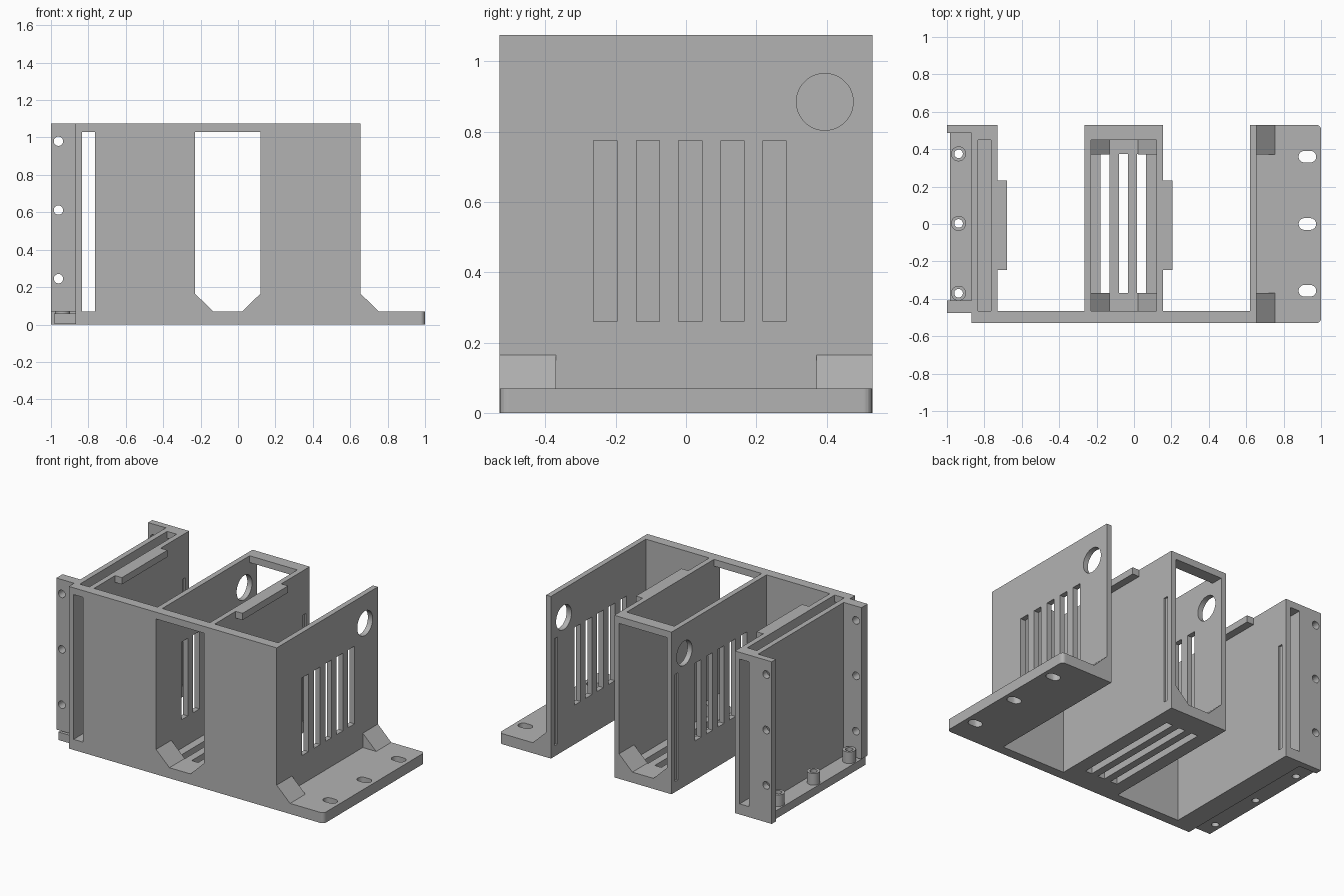
import bpy, bmesh, math

if "Cube" in bpy.data.objects:
    bpy.data.objects.remove(bpy.data.objects["Cube"])

grey = bpy.data.materials.new("plain grey")
grey.diffuse_color = (0.45, 0.45, 0.45, 1)
grey.use_nodes = True
grey.node_tree.nodes["Principled BSDF"].inputs["Base Color"].default_value = grey.diffuse_color

TOP, FRONT, BACK = 1.075, -0.53, 0.53
INNER = -0.465          # inner face of the front wall
FLOOR, BRIDGE = 0.07, 1.03


# A shape is (outline, axis, low, high, smooth): a flat outline swept along an axis
def box(x0, x1, y0, y1, z0, z1):
    return ([(x0, y0), (x1, y0), (x1, y1), (x0, y1)], 'z', z0, z1, False)


def oval(u, v, r, axis, lo, hi, stretch=0.0, n=32):
    pts = []
    for i in range(n):
        a = 2 * math.pi * (i + 0.5) / n
        s = stretch if math.cos(a) > 0 else -stretch
        pts.append((u + s + r * math.cos(a), v + r * math.sin(a)))
    return (pts, axis, lo, hi, True)


def place(u, v, w, axis):
    return {'x': (w, u, v), 'y': (u, w, v), 'z': (u, v, w)}[axis]


def build(name, shapes):
    bm = bmesh.new()
    for pts, axis, lo, hi, smooth in shapes:
        a = [bm.verts.new(place(u, v, lo, axis)) for u, v in pts]
        b = [bm.verts.new(place(u, v, hi, axis)) for u, v in pts]
        bm.faces.new(a)
        bm.faces.new(b)
        for i in range(len(a)):
            j = (i + 1) % len(a)
            bm.faces.new((a[i], a[j], b[j], b[i])).smooth = smooth
    bmesh.ops.recalc_face_normals(bm, faces=bm.faces[:])
    me = bpy.data.meshes.new(name)
    bm.to_mesh(me)
    bm.free()
    me.materials.append(grey)
    ob = bpy.data.objects.new(name, me)
    bpy.context.collection.objects.link(ob)
    return ob


def part(name, shapes, cuts=()):
    ob = build(name, shapes)
    if cuts:
        cutter = build(name + "_cutter", cuts)
        cutter.hide_render = True
        cutter.display_type = 'WIRE'
        mod = ob.modifiers.new("cut", 'BOOLEAN')
        mod.operation = 'DIFFERENCE'
        mod.solver = 'EXACT'
        mod.use_self = True
        mod.object = cutter
    return ob


# Vent slots and cable hole through a side wall
def vents(x0, x1):
    slots = [box(x0, x1, y - 0.033, y + 0.033, 0.26, 0.775)
             for y in (-0.23, -0.108, 0.012, 0.132, 0.252)]
    return slots + [oval(0.395, 0.885, 0.081, 'x', x0, x1)]


# Shallow vertical groove near the back edge of a wall face
def groove(x):
    return box(x - 0.012, x + 0.012, 0.462, 0.492, FLOOR, 0.78)


# Front wall with the narrow slot and the wide opening
part("front_wall", [box(-0.87, 0.655, FRONT, INNER, 0, TOP)], [
    box(-0.835, -0.765, -0.6, -0.4, FLOOR, BRIDGE),
    box(-0.23, 0.12, -0.6, -0.4, FLOOR, BRIDGE)])

# Narrow hollow bay on the left
part("left_bay", [box(-0.87, -0.73, INNER, BACK, 0, TOP)], [
    box(-0.835, -0.765, -0.5, 0.45, FLOOR, 1.2),
    box(-0.835, -0.765, 0.4, 0.6, FLOOR, BRIDGE),
    groove(-0.73)])

# Wide hollow bay in the middle, with floor slots and a vented left side
part("middle_bay", [box(-0.265, 0.155, INNER, BACK, 0, TOP)], [
    box(-0.23, 0.12, -0.5, 0.45, FLOOR, 1.2),
    box(-0.23, 0.12, 0.4, 0.6, FLOOR, BRIDGE),
    groove(-0.265), groove(0.155)]
    + [box(x - 0.024, x + 0.024, -0.37, 0.375, -0.1, 0.1)
       for x in (-0.154, -0.057, 0.04)]
    + vents(-0.3, -0.2))

# Right wall
part("right_wall", [box(0.62, 0.655, INNER, BACK, 0, TOP)],
     vents(0.6, 0.7) + [groove(0.62)])

# Mounting foot with rounded corners and oval screw slots
r = 0.025
corner = [(1 - r + r * math.sin(a), FRONT + r - r * math.cos(a))
          for a in (math.pi / 2 * i / 6 for i in range(7))]
outline = [(0.655, FRONT)] + corner + [(x, -y) for x, y in corner[::-1]] + [(0.655, BACK)]
part("mounting_foot", [(outline, 'z', 0, FLOOR, False)],
     [oval(0.927, y, 0.031, 'z', -0.1, 0.2, 0.016) for y in (-0.357, 0, 0.36)])

# Sloped corner braces on the foot and on the middle floor
braces = []
for x, d in ((0.655, 1), (-0.23, 1), (0.12, -1)):
    tri = [(x, FLOOR), (x + d * 0.098, FLOOR), (x, 0.165)]
    braces += [(tri, 'y', FRONT, -0.37, False), (tri, 'y', 0.372, BACK, False)]
part("corner_braces", braces)

# Ledges along the tops of two walls
for name, x in (("left_ledge", -0.73), ("middle_ledge", 0.155)):
    part(name, [box(x, x + 0.05, -0.245, 0.232, BRIDGE, TOP)])

# Side flanges with screw holes
for name, y0, y1, z0 in (("front_flange", -0.475, -0.41, FLOOR),
                         ("back_flange", 0.487, BACK, 0)):
    part(name, [box(-1, -0.87, y0, y1, z0, TOP)],
         [oval(-0.96, z, 0.025, 'y', y0 - 0.1, y1 + 0.1) for z in (0.245, 0.612, 0.98)])

# Bottom strip with hollow screw posts
POSTS = (-0.37, 0.003, 0.375)
part("bottom_strip", [box(-0.985, -0.87, -0.475, 0.487, 0.005, 0.058)],
     [oval(-0.938, y, 0.023, 'z', -0.1, 0.2) for y in POSTS])
part("screw_posts", [oval(-0.938, y, 0.04, 'z', 0.058, 0.135) for y in POSTS],
     [oval(-0.938, y, 0.023, 'z', 0, 0.2) for y in POSTS])
